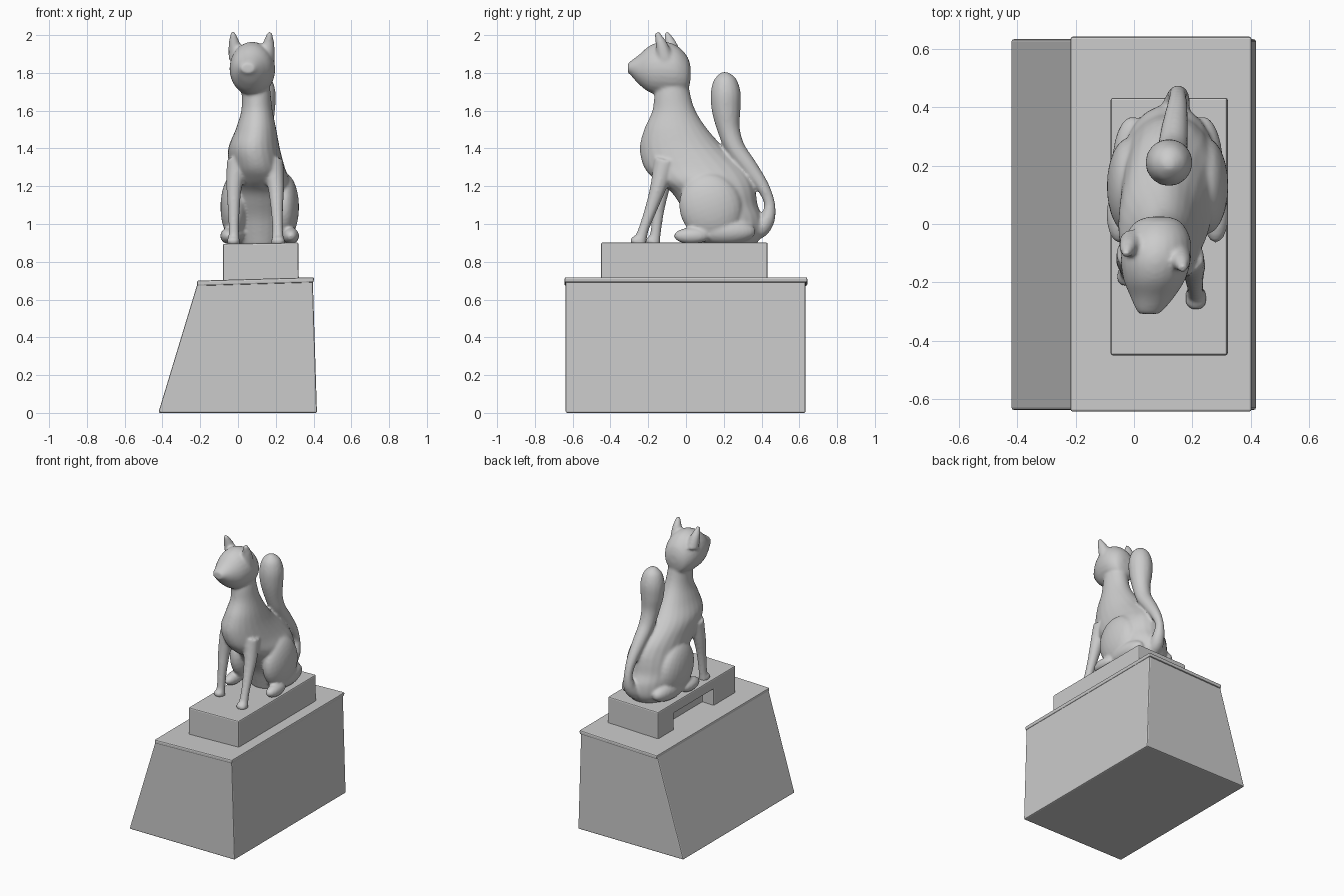
import bpy, bmesh
from math import sin, cos, pi, radians
from mathutils import Vector, Matrix

if "Cube" in bpy.data.objects:
    bpy.data.objects.remove(bpy.data.objects["Cube"])

X = Vector((1, 0, 0))
CX = 0.115  # centre line of the animal


def make_object(name, bm):
    bmesh.ops.recalc_face_normals(bm, faces=bm.faces)
    me = bpy.data.meshes.new(name)
    bm.to_mesh(me)
    bm.free()
    ob = bpy.data.objects.new(name, me)
    bpy.context.collection.objects.link(ob)
    return ob


def prism(name, profile, y0, y1, bevel=0.008):
    """Extrude an x-z profile along y, with softly worn edges."""
    bm = bmesh.new()
    rings = [[bm.verts.new((x, y, z)) for x, z in profile] for y in (y0, y1)]
    n = len(profile)
    bm.faces.new(rings[0])
    bm.faces.new(rings[1][::-1])
    for i in range(n):
        j = (i + 1) % n
        bm.faces.new((rings[0][i], rings[1][i], rings[1][j], rings[0][j]))
    ob = make_object(name, bm)
    if bevel:
        m = ob.modifiers.new("soft_edges", 'BEVEL')
        m.width, m.segments = bevel, 2
    return ob


def spline(pts, steps=5):
    """Catmull-Rom interpolation of tuples."""
    out = []
    for i in range(len(pts) - 1):
        a, b, c, d = (pts[max(0, min(len(pts) - 1, i + k))] for k in (-1, 0, 1, 2))
        for s in range(steps):
            t = s / steps
            out.append([0.5 * (2 * q + (r - p) * t + (2 * p - 5 * q + 4 * r - w) * t * t
                               + (3 * q - p - 3 * r + w) * t ** 3)
                        for p, q, r, w in zip(a, b, c, d)])
    out.append(list(pts[-1]))
    return out


def loft(bm, pts, side=None, n=24):
    """Skin ellipses (x, y, z, rx, rn) along a path; side fixes the ring plane."""
    pts = spline(pts)
    cs = [Vector(p[:3]) for p in pts]
    rings = []
    for i, p in enumerate(pts):
        tangent = cs[min(i + 1, len(cs) - 1)] - cs[max(i - 1, 0)]
        nrm = side or tangent.cross(X).normalized()
        rings.append([bm.verts.new(cs[i] + X * p[3] * cos(2 * pi * k / n)
                                   + nrm * p[4] * sin(2 * pi * k / n)) for k in range(n)])
    faces = [bm.faces.new(rings[0]), bm.faces.new(rings[-1][::-1])]
    for a, b in zip(rings, rings[1:]):
        for k in range(n):
            j = (k + 1) % n
            faces.append(bm.faces.new((a[k], b[k], b[j], a[j])))
    bmesh.ops.recalc_face_normals(bm, faces=faces)


def tube(bm, pts):
    loft(bm, [(x, y, z, r, r) for x, y, z, r in pts], n=16)


def blob(bm, centre, radii, tilt=0):
    m = Matrix.Translation(centre) @ Matrix.Rotation(radians(tilt), 4, 'X') @ Matrix.Diagonal((*radii, 1))
    bmesh.ops.create_uvsphere(bm, u_segments=24, v_segments=16, radius=1, matrix=m)


# Pedestal with one sloping side, and its thin overhanging cap
prism("pedestal", [(-.422, 0), (.418, 0), (.396, .70), (-.213, .69)], -.637, .633)
prism("pedestal_cap", [(-.215, .672), (.40, .69), (.403, .718), (-.218, .70)], -.643, .642)

# Plinth, undercut on the left side
plinth = prism("plinth", [(-.08, .68), (.322, .68), (.32, .902), (-.08, .895)], -.45, .432, 0)
cutter = prism("plinth_cutter", [(-.15, .60), (.01, .60), (.01, .82), (-.15, .82)], -.20, .25, 0)
cutter.hide_render = True
cutter.hide_set(True)
cut = plinth.modifiers.new("undercut", 'BOOLEAN')
cut.operation, cut.object, cut.solver = 'DIFFERENCE', cutter, 'EXACT'
bev = plinth.modifiers.new("soft_edges", 'BEVEL')
bev.width, bev.segments = 0.008, 2

# Seated cat: overlapping volumes fused by a voxel remesh
bm = bmesh.new()

# Torso and neck: (z, front y, back y, centre x, half width)
torso = [(.89, .06, .37, .12, .13), (.95, .04, .405, .12, .15), (1.03, .01, .405, .12, .16),
         (1.1, -.03, .38, .12, .165), (1.17, -.08, .37, .12, .165), (1.23, -.16, .355, .115, .16),
         (1.3, -.222, .31, .10, .148), (1.4, -.245, .205, .085, .137), (1.5, -.222, .115, .095, .108),
         (1.6, -.178, .05, .10, .083), (1.7, -.165, .02, .095, .077), (1.8, -.14, .01, .08, .08)]
loft(bm, [(x, (f + b) / 2, z, w, (b - f) / 2) for z, f, b, x, w in torso], Vector((0, 1, 0)))

# Head and muzzle: (y, bottom z, top z, centre x, half width)
head = [(.025, 1.77, 1.83, .085, .035), (.005, 1.70, 1.89, .083, .08), (-.05, 1.68, 1.945, .08, .113),
        (-.12, 1.68, 1.965, .075, .12), (-.19, 1.695, 1.945, .07, .106), (-.25, 1.74, 1.895, .063, .075),
        (-.29, 1.785, 1.865, .055, .05), (-.308, 1.80, 1.85, .052, .035)]
loft(bm, [(x, y, (b + t) / 2, w, (t - b) / 2) for y, b, t, x, w in head], Vector((0, 0, 1)))

# Ears
for x, y, lean in ((-.005, -.09, -.022), (.15, -.14, .018)):
    tube(bm, [(x, y + .03, 1.87, .045), (x + lean * .6, y + .01, 1.95, .032),
              (x + lean, y - .015, 2.015, .012)])

# Haunches and hind feet
for s in (-1, 1):
    blob(bm, (CX + s * .13, .13, 1.09), (.078, .165, .18), 20)
    blob(bm, (CX + s * .165, .03, .937), (.044, .095, .043))
    blob(bm, (CX + s * .12, .20, .96), (.07, .17, .07))

# Front legs, the right one stepping forward
tube(bm, [(.0, -.10, 1.34, .06), (-.02, -.125, 1.2, .042), (-.022, -.145, 1.08, .032),
          (-.022, -.16, .96, .028), (-.022, -.172, .885, .034)])
tube(bm, [(.18, -.11, 1.34, .06), (.20, -.145, 1.2, .044), (.206, -.185, 1.08, .033),
          (.21, -.225, .97, .028), (.212, -.25, .885, .038)])
blob(bm, (.212, -.262, .91), (.037, .033, .028))
blob(bm, (-.025, -.18, .91), (.035, .035, .026))

# Tail: loops off the rump and rises to a club end
tube(bm, [(.13, .32, .95, .05), (.14, .39, .975, .05), (.15, .432, 1.03, .040), (.15, .442, 1.11, .029),
          (.148, .405, 1.2, .035), (.14, .335, 1.3, .045), (.132, .262, 1.4, .052),
          (.125, .226, 1.5, .06), (.12, .213, 1.6, .076), (.12, .21, 1.69, .080),
          (.12, .207, 1.76, .062), (.12, .205, 1.795, .03), (.12, .205, 1.805, .008)])

cat = make_object("seated_cat", bm)
fuse = cat.modifiers.new("fuse", 'REMESH')
fuse.mode, fuse.voxel_size, fuse.use_smooth_shade = 'VOXEL', 0.009, True
soft = cat.modifiers.new("soften", 'SMOOTH')
soft.factor, soft.iterations = 0.5, 6
